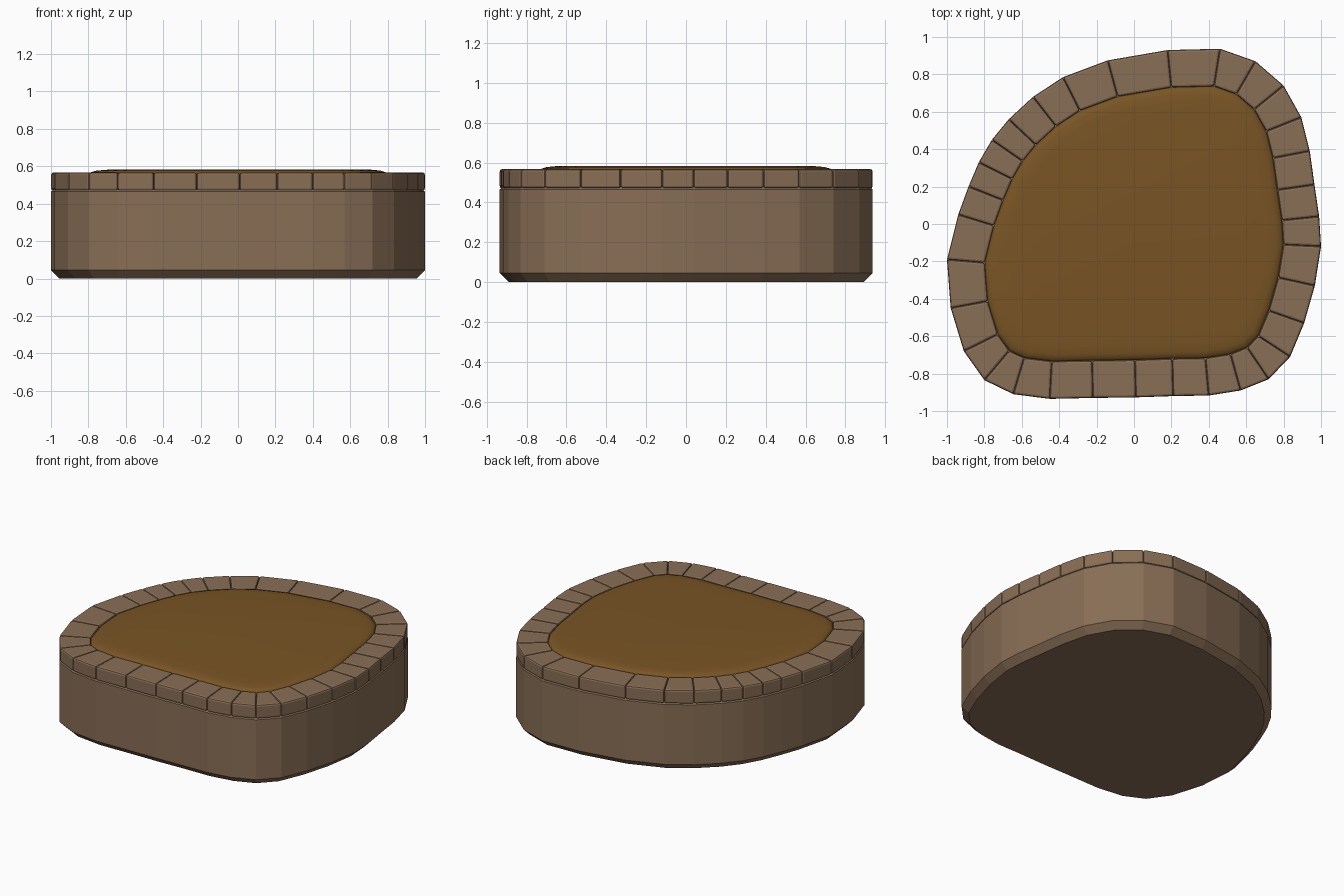
import bpy, bmesh
from mathutils import Vector

if "Cube" in bpy.data.objects:
    bpy.data.objects.remove(bpy.data.objects["Cube"])

# Outline of the pond-shaped planter, counter-clockwise; one point per stone joint
OUTLINE = [(1.0, -.12), (.99, .04), (.965, .21), (.94, .39), (.895, .57), (.80, .74),
           (.65, .87), (.46, .937), (.18, .93), (-.14, .875), (-.38, .785), (-.54, .68),
           (-.67, .56), (-.76, .45), (-.83, .33), (-.885, .20), (-.94, .05), (-1.0, -.19),
           (-.98, -.45), (-.91, -.68), (-.80, -.835), (-.645, -.91), (-.45, -.935),
           (-.22, -.93), (.01, -.927), (.21, -.92), (.40, -.917), (.57, -.89),
           (.72, -.83), (.835, -.71), (.91, -.53), (.967, -.33)]
PTS = [Vector(p) for p in OUTLINE]
N = len(PTS)


def material(name, rgb):
    m = bpy.data.materials.new(name)
    m.diffuse_color = (*rgb, 1)
    m.use_nodes = True
    m.node_tree.nodes["Principled BSDF"].inputs["Base Color"].default_value = m.diffuse_color
    return m


def inset(d):
    """Outline moved inward by d along mitred normals."""
    out = []
    for i, p in enumerate(PTS):
        a = (p - PTS[i - 1]).normalized()
        b = (PTS[(i + 1) % N] - p).normalized()
        na, nb = Vector((-a.y, a.x)), Vector((-b.y, b.x))
        m = (na + nb).normalized()
        out.append(p + m * d / m.dot(na))
    return out


def make_object(name, bm, mat):
    bmesh.ops.recalc_face_normals(bm, faces=bm.faces[:])
    me = bpy.data.meshes.new(name)
    bm.to_mesh(me)
    bm.free()
    me.materials.append(mat)
    ob = bpy.data.objects.new(name, me)
    bpy.context.collection.objects.link(ob)
    return ob


def loft(name, rings, mat):
    """Stack of (points, z) rings, capped at both ends."""
    bm = bmesh.new()
    loops = [[bm.verts.new((p.x, p.y, z)) for p in pts] for pts, z in rings]
    for lo, hi in zip(loops, loops[1:]):
        for i in range(N):
            j = (i + 1) % N
            bm.faces.new((lo[i], lo[j], hi[j], hi[i]))
    bm.faces.new(loops[0][::-1])
    bm.faces.new(loops[-1])
    return make_object(name, bm, mat)


stone = material("brown stone", (.25, .157, .092))
soil_mat = material("soil brown", (.19, .09, .018))

# Base wall with chamfered foot and softened top edge
loft("base_wall", [(inset(.045), 0), (PTS, .045), (PTS, .465), (inset(.012), .477)], stone)

# Rim of bevelled wedge stones
inner = inset(.2)
bm = bmesh.new()
for i in range(N):
    j = (i + 1) % N
    quad = (PTS[i], PTS[j], inner[j], inner[i])
    lo = [bm.verts.new((p.x, p.y, .47)) for p in quad]
    hi = [bm.verts.new((p.x, p.y, .567)) for p in quad]
    bm.faces.new(lo[::-1])
    bm.faces.new(hi)
    for k in range(4):
        m = (k + 1) % 4
        bm.faces.new((lo[k], lo[m], hi[m], hi[k]))
bmesh.ops.bevel(bm, geom=bm.edges[:], offset=.012, segments=2, profile=.5, affect='EDGES')
make_object("rim_stones", bm, stone)

# Soil filling, gently domed at the edge
centre = Vector((.05, -.03))
scaled = lambda f: [centre + (p - centre) * f for p in inner]
soil = loft("soil", [(inner, .48), (inner, .557), (scaled(.985), .569),
                     (scaled(.95), .577), (scaled(.88), .582)], soil_mat)
bpy.context.view_layer.objects.active = soil
soil.select_set(True)
bpy.ops.object.shade_smooth_by_angle(angle=.9)
